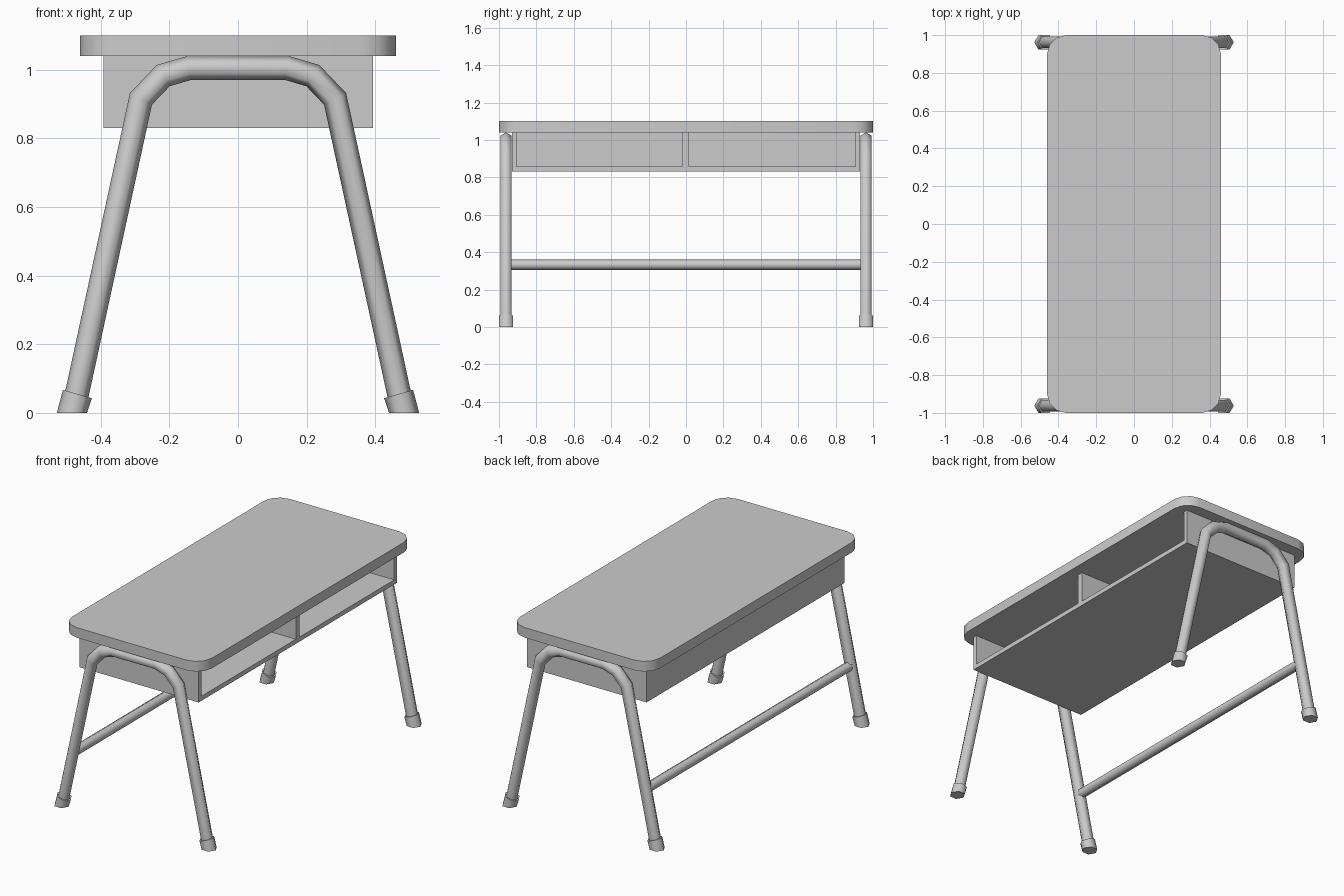
import bpy, bmesh, math
from mathutils import Vector

if "Cube" in bpy.data.objects:
    bpy.data.objects.remove(bpy.data.objects["Cube"])

LEG_Y = 0.962


def add_object(name, bm, smooth_angle=None):
    bmesh.ops.recalc_face_normals(bm, faces=bm.faces[:])
    mesh = bpy.data.meshes.new(name)
    bm.to_mesh(mesh)
    bm.free()
    obj = bpy.data.objects.new(name, mesh)
    bpy.context.collection.objects.link(obj)
    if smooth_angle:
        bpy.ops.object.select_all(action='DESELECT')
        obj.select_set(True)
        bpy.context.view_layer.objects.active = obj
        bpy.ops.object.shade_smooth_by_angle(angle=math.radians(smooth_angle))
    return obj


def add_box(bm, lo, hi):
    verts = bmesh.ops.create_cube(bm, size=1)['verts']
    for v in verts:
        v.co = Vector([(a + b) / 2 + c * (b - a) for a, b, c in zip(lo, hi, v.co)])


def add_tube(bm, path, radius, y, flat_end=False, sides=6):
    """Sweep a polygon along an (x, z) path with mitred joints."""
    pts = [Vector((x, y, z)) for x, z in path]
    rings = []
    for i, p in enumerate(pts):
        d_in = (p - pts[max(i - 1, 0)]).normalized()
        d_out = (pts[min(i + 1, len(pts) - 1)] - p).normalized()
        t = (d_in + d_out).normalized()
        u = Vector((-t.z, 0, t.x))
        u /= max(0.5, t.dot(d_in if i else d_out))
        if flat_end and i == len(pts) - 1:
            u = Vector((math.copysign(1, u.x), 0, 0))
        ring = []
        for k in range(sides):
            a = 2 * math.pi * k / sides
            ring.append(bm.verts.new(p + radius * (u * math.cos(a) + Vector((0, math.sin(a), 0)))))
        rings.append(ring)
    for r0, r1 in zip(rings, rings[1:]):
        for k in range(sides):
            n = (k + 1) % sides
            bm.faces.new((r0[k], r0[n], r1[n], r1[k]))
    bm.faces.new(rings[0])
    bm.faces.new(rings[-1])


# Tabletop with rounded corners
bm = bmesh.new()
add_box(bm, (-0.46, -1, 1.04), (0.46, 1, 1.10))
uprights = [e for e in bm.edges if abs(e.verts[0].co.z - e.verts[1].co.z) > 0.01]
bmesh.ops.bevel(bm, geom=uprights, offset=0.1, segments=3, profile=0.5, affect='EDGES')
add_object("tabletop", bm, 35)

# Storage tray open on the right side, split by a divider
bm = bmesh.new()
for s in (-1, 1):
    y0, y1 = sorted((s * 0.905, s * 0.93))
    add_box(bm, (-0.392, y0, 0.83), (0.393, y1, 1.04))
add_box(bm, (-0.392, -0.905, 0.83), (0.393, 0.905, 0.857))
add_box(bm, (-0.392, -0.905, 0.857), (-0.365, 0.905, 1.04))
add_box(bm, (-0.365, -0.018, 0.857), (0.393, 0.015, 1.04))
add_object("storage_tray", bm)

# Bent tube leg frames and their foot caps
half = [(0.475, 0.03), (0.283, 0.915), (0.218, 0.983), (0.143, 1.005)]
path = half + [(-x, z) for x, z in reversed(half)]
for label, y in (("front", -LEG_Y), ("back", LEG_Y)):
    bm = bmesh.new()
    add_tube(bm, path, 0.035, y)
    add_object(label + "_leg_frame", bm, 65)
    for side, s in (("left", -1), ("right", 1)):
        bm = bmesh.new()
        add_tube(bm, [(s * 0.468, 0.055), (s * 0.484, 0)], 0.044, y, flat_end=True)
        add_object(f"{label}_{side}_foot_cap", bm, 65)

# Crossbar between the left legs
bm = bmesh.new()
rings = []
for y in (-0.95, 0.95):
    rings.append([bm.verts.new((-0.409 + 0.029 * math.sin(k * math.pi / 3), y,
                                0.333 + 0.029 * math.cos(k * math.pi / 3))) for k in range(6)])
for k in range(6):
    n = (k + 1) % 6
    bm.faces.new((rings[0][k], rings[0][n], rings[1][n], rings[1][k]))
for ring in rings:
    bm.faces.new(ring)
add_object("crossbar", bm, 65)
